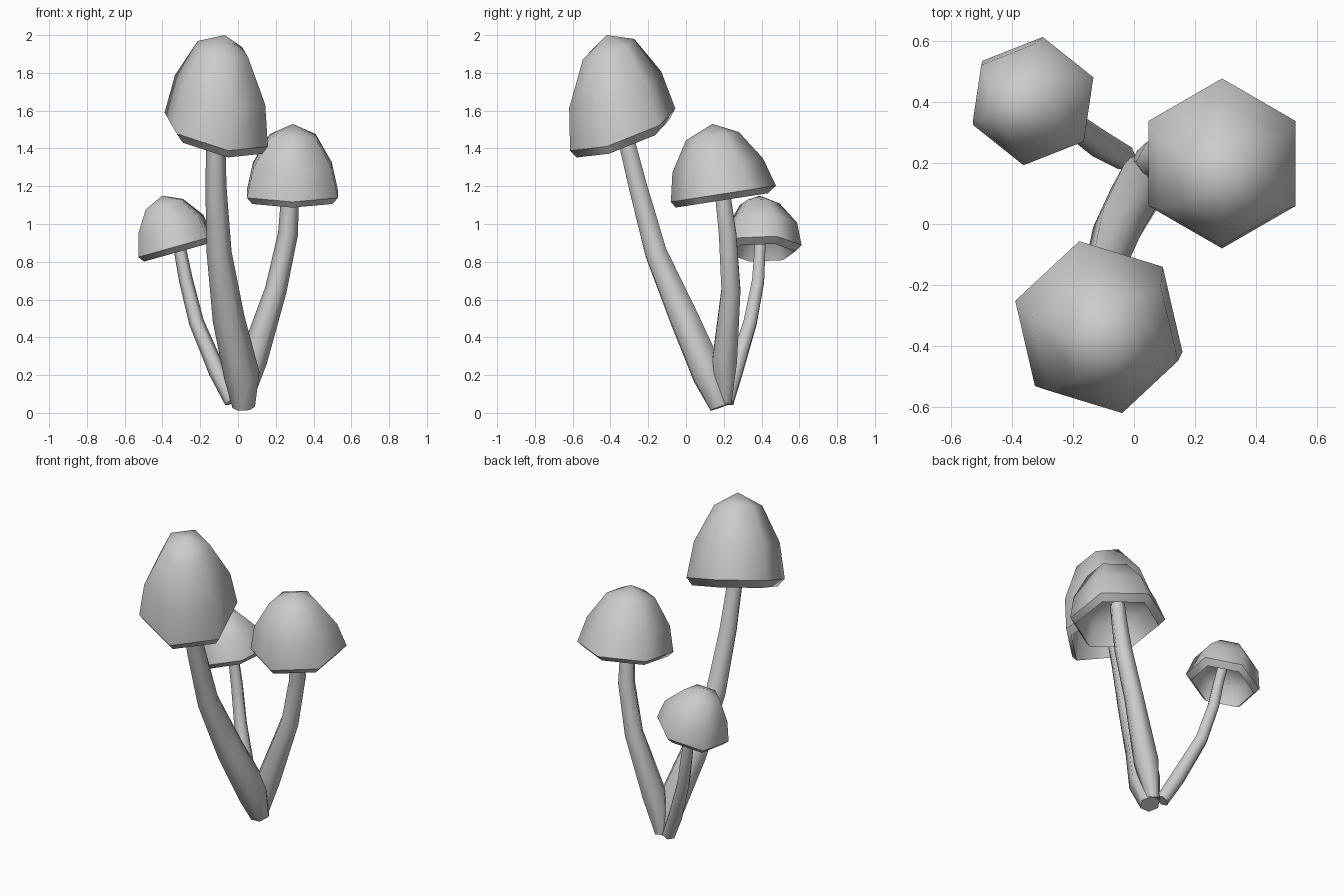
import bpy, bmesh, math
from mathutils import Vector

cube = bpy.data.objects.get("Cube")
if cube:
    bpy.data.objects.remove(cube)

grey = bpy.data.materials.new("plain_grey")
grey.use_nodes = True
GREY = (0.6, 0.6, 0.6, 1)
grey.diffuse_color = GREY
grey.node_tree.nodes["Principled BSDF"].inputs["Base Color"].default_value = GREY
SIDES = 6


def finish(name, bm):
    bmesh.ops.recalc_face_normals(bm, faces=bm.faces)
    for face in bm.faces:
        face.smooth = True
    mesh = bpy.data.meshes.new(name)
    bm.to_mesh(mesh)
    bm.free()
    mesh.materials.append(grey)
    obj = bpy.data.objects.new(name, mesh)
    bpy.context.collection.objects.link(obj)


def bridge(bm, a, b):
    for i in range(SIDES):
        j = (i + 1) % SIDES
        bm.faces.new((a[i], a[j], b[j], b[i]))


def fan(bm, ring, tip):
    for i in range(SIDES):
        bm.faces.new((ring[i], ring[(i + 1) % SIDES], tip))


def cap(name, phase, slope, profile, apex, hollow):
    """Six-sided hollow cap; profile holds (centre, radius) from rim up, lip first."""
    bm = bmesh.new()

    def ring(centre, radius):
        verts = []
        for i in range(SIDES):
            a = math.radians(phase + i * 360 / SIDES)
            dx, dy = radius * math.cos(a), radius * math.sin(a)
            lift = slope[0] * dx + slope[1] * dy
            verts.append(bm.verts.new(Vector(centre) + Vector((dx, dy, lift))))
        return verts

    rings = [ring(c, r) for c, r in profile]
    for lower, upper in zip(rings, rings[1:]):
        bridge(bm, lower, upper)
    fan(bm, rings[-1], bm.verts.new(apex))
    # Hollow underside
    lip_centre, lip_radius = Vector(profile[0][0]), profile[0][1]
    axis = Vector(apex) - lip_centre
    inner = ring(lip_centre + axis * hollow, lip_radius * 0.8)
    bridge(bm, rings[0], inner)
    fan(bm, inner, bm.verts.new(lip_centre + axis * hollow * 1.7))
    # Crisp lip edges
    for loop in rings[:2]:
        for i in range(SIDES):
            bm.edges.get((loop[i], loop[(i + 1) % SIDES])).smooth = False
    finish(name, bm)


def stem(name, path):
    """Six-sided tube through (point, radius) pairs."""
    bm = bmesh.new()
    points = [Vector(p) for p, r in path]
    rings = []
    for i, (p, r) in enumerate(path):
        tangent = points[min(i + 1, len(points) - 1)] - points[max(i - 1, 0)]
        tangent.normalize()
        u = Vector((0, 1, 0)).cross(tangent).normalized()
        v = tangent.cross(u)
        angles = [math.tau * k / SIDES for k in range(SIDES)]
        rings.append([bm.verts.new(points[i] + (u * math.cos(a) + v * math.sin(a)) * r)
                      for a in angles])
    for lower, upper in zip(rings, rings[1:]):
        bridge(bm, lower, upper)
    for end in (rings[0], rings[-1]):
        for edge in [bm.edges.get((end[i], end[(i + 1) % SIDES])) for i in range(SIDES)]:
            edge.smooth = False
        bm.faces.new(end)
    finish(name, bm)


# Tall mushroom, leaning forward
cap("tall_cap", 43, (-0.22, 0.35),
    [((-0.11, -0.335, 1.45), 0.25), ((-0.115, -0.335, 1.5), 0.286),
     ((-0.095, -0.375, 1.71), 0.25), ((-0.08, -0.41, 1.925), 0.14)],
    (-0.07, -0.42, 2.0), 0.3)
stem("tall_stem",
     [((0.03, 0.18, 0.03), 0.06), ((0.02, 0.12, 0.2), 0.095),
      ((-0.05, -0.01, 0.5), 0.085), ((-0.1, -0.16, 0.85), 0.066),
      ((-0.117, -0.255, 1.2), 0.056), ((-0.117, -0.32, 1.46), 0.05),
      ((-0.115, -0.35, 1.62), 0.05)])

# Middle mushroom, on the left
cap("middle_cap", 90, (0, 0.155),
    [((0.288, 0.19, 1.125), 0.245), ((0.288, 0.198, 1.16), 0.278),
     ((0.288, 0.168, 1.31), 0.24), ((0.29, 0.14, 1.465), 0.14)],
    (0.29, 0.14, 1.53), 0.3)
stem("middle_stem",
     [((0.03, 0.205, 0.05), 0.04), ((0.08, 0.205, 0.28), 0.075),
      ((0.2, 0.238, 0.65), 0.058), ((0.265, 0.22, 0.95), 0.053),
      ((0.275, 0.195, 1.15), 0.047), ((0.28, 0.185, 1.26), 0.045)])

# Small mushroom, at the back right
cap("small_cap", 21.5, (0.28, 0),
    [((-0.33, 0.402, 0.848), 0.18), ((-0.33, 0.402, 0.88), 0.212),
     ((-0.355, 0.405, 1.0), 0.185), ((-0.39, 0.39, 1.105), 0.106)],
    (-0.4, 0.39, 1.15), 0.3)
stem("small_stem",
     [((-0.03, 0.215, 0.06), 0.042), ((-0.11, 0.26, 0.22), 0.046),
      ((-0.22, 0.34, 0.48), 0.04), ((-0.275, 0.382, 0.7), 0.037),
      ((-0.31, 0.392, 0.88), 0.033), ((-0.33, 0.395, 0.96), 0.033)])
